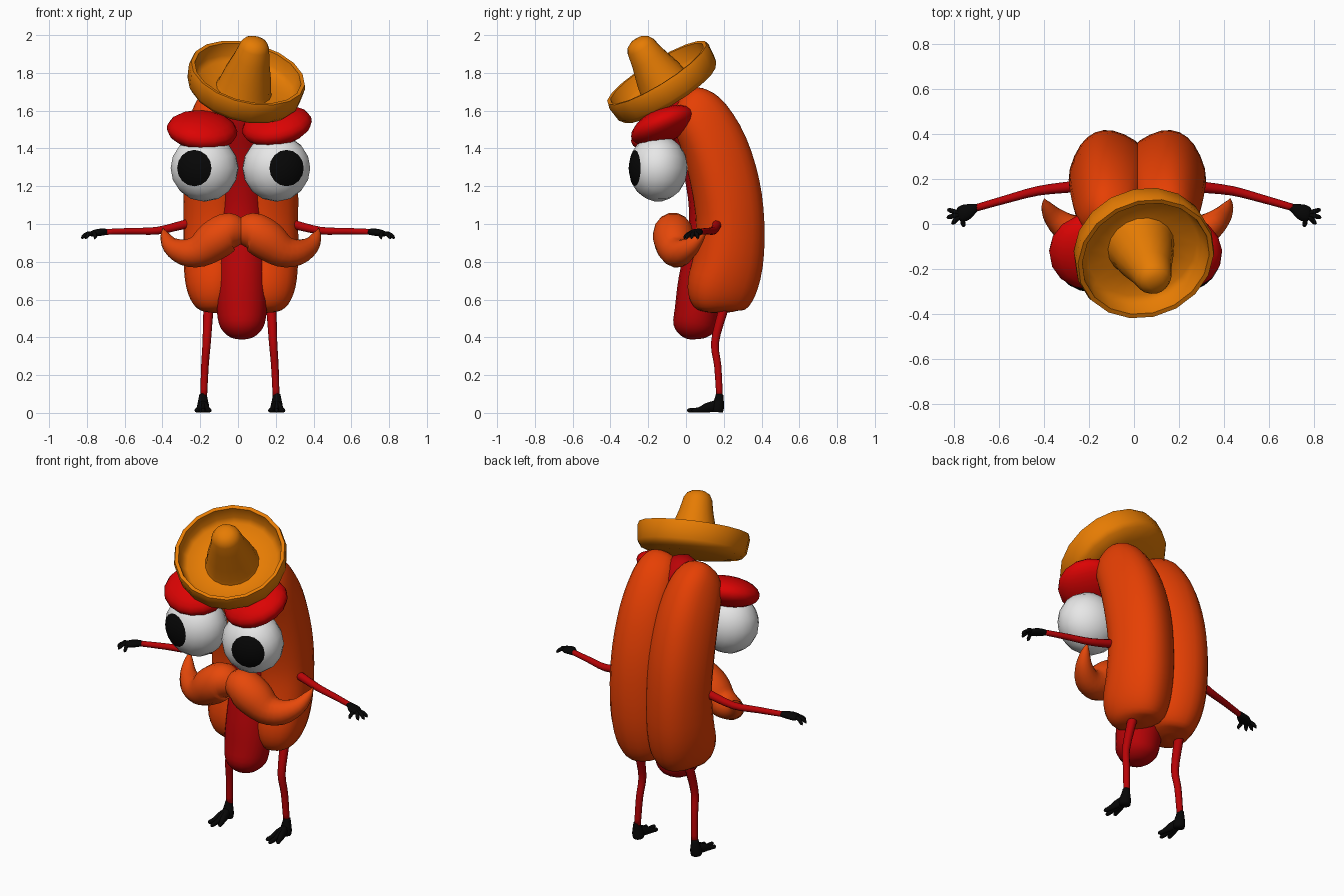
import bpy, bmesh, math
from mathutils import Vector, Matrix

cube = bpy.data.objects.get("Cube")
if cube:
    bpy.data.objects.remove(cube, do_unlink=True)


def material(name, r, g, b):
    mat = bpy.data.materials.new(name)
    mat.use_nodes = True
    mat.diffuse_color = (r, g, b, 1)
    shader = mat.node_tree.nodes["Principled BSDF"]
    shader.inputs["Base Color"].default_value = (r, g, b, 1)
    shader.inputs["Roughness"].default_value = 0.7
    return mat


BUN = material("bun orange", 0.79, 0.05, 0.001)
MOUSTACHE = material("moustache orange", 0.81, 0.066, 0.003)
SAUSAGE = material("sausage red", 0.48, 0.001, 0.002)
BROW = material("eyebrow red", 0.71, 0.001, 0.001)
STRAW = material("straw yellow", 0.79, 0.2, 0.001)
WHITE = material("eye white", 0.83, 0.83, 0.83)
BLACK = material("black", 0.002, 0.002, 0.002)


def finish(bm, name, *mats):
    bmesh.ops.recalc_face_normals(bm, faces=bm.faces)
    mesh = bpy.data.meshes.new(name)
    bm.to_mesh(mesh)
    bm.free()
    mesh.shade_smooth()
    for mat in mats:
        mesh.materials.append(mat)
    obj = bpy.data.objects.new(name, mesh)
    bpy.context.collection.objects.link(obj)
    return obj


def spline(points, steps):
    """Catmull-Rom curve through tuples of any length."""
    padded = [points[0]] + points + [points[-1]]
    out = []
    for a, b, c, d in zip(padded, padded[1:], padded[2:], padded[3:]):
        for i in range(steps):
            t = i / steps
            out.append([q + t / 2 * (r - p + t * (2 * p - 5 * q + 4 * r - s + t * (3 * (q - r) + s - p)))
                        for p, q, r, s in zip(a, b, c, d)])
    return out + [list(points[-1])]


def tube(name, mat, points, sides=12, steps=3, across=(1, 0, 0), square=1.0):
    """Sweep an ellipse along (x, y, z, radius across, radius other way)."""
    rows = spline([tuple(p) if len(p) == 5 else (*p, p[3]) for p in points], steps)
    centres = [Vector(r[:3]) for r in rows]
    bm = bmesh.new()
    rings = []
    for i, row in enumerate(rows):
        tangent = (centres[min(i + 1, len(rows) - 1)] - centres[max(i - 1, 0)]).normalized()
        u = Vector(across)
        u = (u - tangent * u.dot(tangent)).normalized()
        v = tangent.cross(u)
        ring = []
        for k in range(sides):
            angle = math.tau * k / sides
            c, s = math.cos(angle), math.sin(angle)
            c = math.copysign(abs(c) ** square, c)
            s = math.copysign(abs(s) ** square, s)
            ra, rb = max(row[3], 0.002), max(row[4], 0.002)
            ring.append(bm.verts.new(centres[i] + u * c * ra + v * s * rb))
        rings.append(ring)
    for a, b in zip(rings, rings[1:]):
        for k in range(sides):
            n = (k + 1) % sides
            bm.faces.new((a[k], a[n], b[n], b[k]))
    bm.faces.new(rings[0])
    bm.faces.new(rings[-1])
    return finish(bm, name, mat)


def ellipsoid(name, centre, radii, turn, mats, cap_rings=0, segments=16, rings=11):
    """Sphere whose pole follows the turn; the cap at the pole gets the second material."""
    bm = bmesh.new()
    bmesh.ops.create_uvsphere(bm, u_segments=segments, v_segments=rings, radius=1)
    limit = math.cos(math.pi * cap_rings / rings)
    for face in bm.faces:
        if cap_rings and face.calc_center_median().z > limit:
            face.material_index = 1
    bm.transform(Matrix.Translation(centre) @ turn[0] @ Matrix.Diagonal((*radii, 1)) @ turn[1])
    return finish(bm, name, *mats)


def lathe(name, mat, profile, sides):
    bm = bmesh.new()
    verts = [bm.verts.new((r, 0, h)) for r, h in profile]
    edges = [bm.edges.new(pair) for pair in zip(verts, verts[1:])]
    bmesh.ops.spin(bm, geom=verts + edges, axis=(0, 0, 1), cent=(0, 0, 0),
                   angle=math.tau, steps=sides, use_merge=True)
    bmesh.ops.remove_doubles(bm, verts=bm.verts, dist=0.0005)
    return finish(bm, name, mat)


# Sausage
tube("sausage", SAUSAGE, [
    (0.02, 0.04, 0.388, 0), (0.02, 0.04, 0.4, 0.06), (0.02, 0.045, 0.45, 0.112),
    (0.02, 0.06, 0.54, 0.132, 0.12), (0.02, 0.09, 0.7, 0.136, 0.13), (0.02, 0.14, 0.95, 0.136, 0.13),
    (0.02, 0.14, 1.15, 0.13), (0.02, 0.09, 1.4, 0.13), (0.02, 0.02, 1.58, 0.12),
    (0.02, -0.03, 1.66, 0.08), (0.02, -0.05, 1.69, 0)], sides=16)

# Bun halves: x offset, y, z, half width, half depth
bun_path = [
    (0.125, 0.165, 0.53, 0, 0), (0.125, 0.165, 0.537, 0.06, 0.085), (0.126, 0.168, 0.572, 0.112, 0.15),
    (0.128, 0.187, 0.66, 0.148, 0.183), (0.13, 0.222, 0.8, 0.162, 0.184), (0.13, 0.234, 1.0, 0.164, 0.177),
    (0.13, 0.21, 1.2, 0.164, 0.177), (0.13, 0.155, 1.4, 0.155, 0.17), (0.13, 0.082, 1.55, 0.137, 0.153),
    (0.13, 0.025, 1.625, 0.112, 0.122), (0.13, -0.012, 1.66, 0.07, 0.075), (0.13, -0.027, 1.672, 0, 0)]

for side, label in ((1, "left"), (-1, "right")):
    tube(label + "_bun_half", BUN, [(0.015 + side * x, *rest) for x, *rest in bun_path],
         sides=24, across=(1, 0.45 * side, 0), square=0.83)

    # Eye with its pupil cap turned outward
    pole = Matrix.Rotation(math.radians(side * 21), 4, "Z") @ Matrix.Rotation(math.radians(90), 4, "X")
    ellipsoid(label + "_eye", (0.013 + side * 0.19, -0.148, 1.296), (0.18, 0.156, 0.178),
              (Matrix(), pole), (WHITE, BLACK), cap_rings=2)

    # Eyebrow draped over the eye
    tilt = Matrix.Rotation(math.radians(-11 if side > 0 else 5), 4, "Y") @ \
        Matrix.Rotation(math.radians(23), 4, "X")
    ellipsoid(label + "_eyebrow", (0.008 + side * 0.198, -0.122, 1.508 + side * 0.012),
              (0.188, 0.18, 0.086), (tilt, Matrix()), (BROW,))

    # Moustache half with curled tip
    whisker = [(-0.02, -0.068, 0.955, 0.06), (0.02, -0.068, 0.96, 0.085), (0.07, -0.068, 0.957, 0.105),
               (0.14, -0.064, 0.912, 0.108), (0.22, -0.052, 0.857, 0.088), (0.3, -0.025, 0.85, 0.07),
               (0.37, 0.03, 0.885, 0.047), (0.402, 0.08, 0.94, 0.024), (0.412, 0.112, 0.978, 0)]
    tube(label + "_moustache", MOUSTACHE,
         [(0.015 + side * x, y, z, r) for x, y, z, r in whisker], sides=14, across=(0, 1, 0))

    # Arm
    arm = [(0.2, 0.175, 1.02, 0.025), (0.28, 0.165, 1.0, 0.025), (0.43, 0.147, 0.965, 0.021),
           (0.57, 0.11, 0.962, 0.018), (0.71, 0.07, 0.958, 0.016)]
    tube(label + "_arm", SAUSAGE, [(0.005 + side * x, y, z, r) for x, y, z, r in arm],
         sides=10, across=(0, 1, 0))

    # Hand and fingers
    palm = [(0.69, 0.075, 0.958, 0.014), (0.71, 0.069, 0.958, 0.022, 0.018),
            (0.745, 0.052, 0.954, 0.036, 0.019), (0.775, 0.04, 0.948, 0.03, 0.014),
            (0.785, 0.037, 0.945, 0)]
    tube(label + "_palm", BLACK, [(side * p[0], *p[1:]) for p in palm], across=(0, 1, 0))
    for number, (x, y) in enumerate(((0.826, 0.062), (0.828, 0.03), (0.808, 0.005), (0.762, -0.006))):
        finger = [(0.755, 0.045, 0.95, 0.012), (0.4 * 0.755 + 0.6 * x, 0.018 + 0.6 * y, 0.948, 0.011),
                  (x - 0.006, y, 0.93, 0.009), (x, y, 0.92, 0)]
        tube(f"{label}_finger_{number}", BLACK, [(side * a, *rest) for a, *rest in finger],
             sides=8, across=(0, 0, 1))

    # Leg
    leg = [(0.16, 0.215, 0.6, 0.028), (0.168, 0.19, 0.52, 0.026), (0.176, 0.153, 0.37, 0.022),
           (0.185, 0.168, 0.25, 0.02), (0.192, 0.178, 0.08, 0.018)]
    tube(label + "_leg", SAUSAGE, [(0.01 + side * x, y, z, r) for x, y, z, r in leg], sides=10)

    # Foot with three toes
    ankle = 0.01 + side * 0.195
    tube(label + "_heel", BLACK, [
        (ankle, 0.178, 0.1, 0.019), (ankle, 0.175, 0.07, 0.025), (ankle, 0.168, 0.03, 0.033),
        (ankle, 0.165, 0.004, 0.03)], steps=2)
    for number, spread in enumerate((-1, 0, 1)):
        reach = 0.005 if spread == 0 else 0.03
        tube(f"{label}_toe_{number}", BLACK, [
            (ankle, 0.175, 0.04, 0.018, 0.03), (ankle + spread * 0.014, 0.115, 0.028, 0.018, 0.026),
            (ankle + spread * 0.026, 0.07, 0.016, 0.014), (ankle + spread * 0.035, reach + 0.01, 0.013, 0.011),
            (ankle + spread * 0.036, reach, 0.012, 0)], sides=8)

# Wide-brimmed hat with an upright rim, tipped forward
hat = lathe("hat", STRAW, [
    (0, -0.03), (0.2, -0.025), (0.285, -0.008), (0.306, 0.02), (0.315, 0.1), (0.308, 0.124),
    (0.288, 0.122), (0.276, 0.05), (0.25, 0.025), (0.15, 0.02), (0.142, 0.04), (0.125, 0.12),
    (0.095, 0.22), (0.08, 0.29), (0.064, 0.318), (0.035, 0.334), (0, 0.338)], sides=18)
hat.data.set_sharp_from_angle(angle=math.radians(50))
lean = Vector((0.21, -0.52, 0.84))
hat.matrix_world = Matrix.Translation((0.027, -0.091, 1.697)) @ \
    Vector((0, 0, 1)).rotation_difference(lean).to_matrix().to_4x4()
